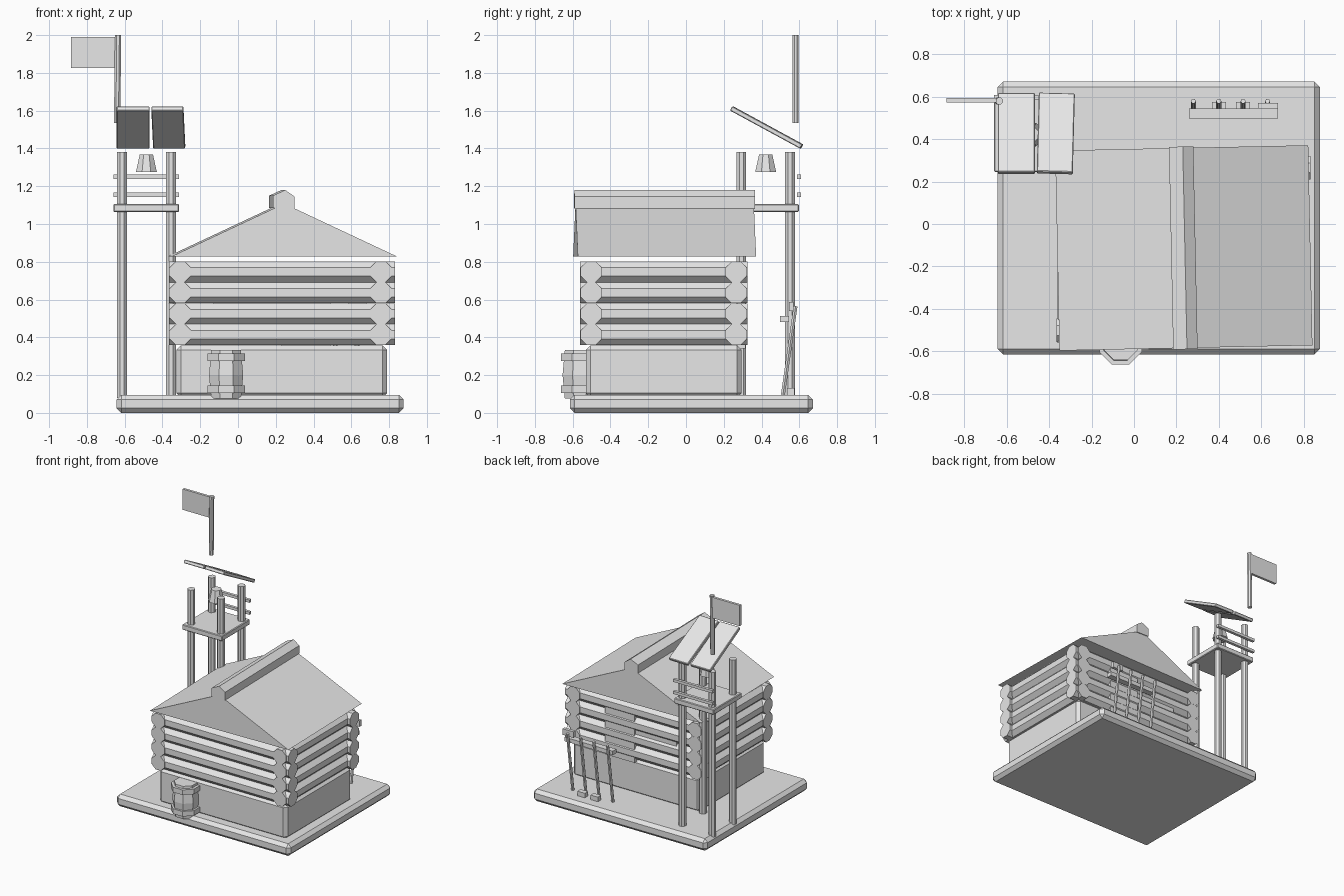
import bpy, bmesh, math
from mathutils import Vector, Matrix

if "Cube" in bpy.data.objects:
    bpy.data.objects.remove(bpy.data.objects["Cube"])

grey = bpy.data.materials.new("plain_grey")
grey.diffuse_color = (0.8, 0.8, 0.8, 1)
grey.use_nodes = True
grey.node_tree.nodes["Principled BSDF"].inputs["Base Color"].default_value = grey.diffuse_color


def finish(name, bm, bevel=0):
    bmesh.ops.recalc_face_normals(bm, faces=bm.faces)
    me = bpy.data.meshes.new(name)
    bm.to_mesh(me)
    bm.free()
    me.materials.append(grey)
    ob = bpy.data.objects.new(name, me)
    bpy.context.collection.objects.link(ob)
    if bevel:
        m = ob.modifiers.new("bevel", "BEVEL")
        m.width, m.segments = bevel, 1
    return ob


def box(name, x, y, z, bevel=0):
    """Box from (min, max) pairs."""
    bm = bmesh.new()
    size = [b - a for a, b in (x, y, z)]
    mid = [(a + b) / 2 for a, b in (x, y, z)]
    bmesh.ops.create_cube(bm, size=1, matrix=Matrix.Translation(mid) @ Matrix.Diagonal((*size, 1)))
    return finish(name, bm, bevel)


def rod(name, a, b, r1, r2=None, sides=8):
    """Faceted cylinder or cone between two points."""
    a, b = Vector(a), Vector(b)
    d = b - a
    bm = bmesh.new()
    mat = (Matrix.Translation((a + b) / 2) @ d.to_track_quat('Z', 'Y').to_matrix().to_4x4()
           @ Matrix.Rotation(math.pi / sides, 4, 'Z'))
    bmesh.ops.create_cone(bm, cap_ends=True, segments=sides, radius1=r1,
                          radius2=r1 if r2 is None else r2, depth=d.length, matrix=mat)
    return finish(name, bm)


def prism(name, profile, y0, y1):
    """XZ profile extruded along y."""
    bm = bmesh.new()
    f = bm.faces.new([bm.verts.new((x, y0, z)) for x, z in profile])
    ext = bmesh.ops.extrude_face_region(bm, geom=[f])
    bmesh.ops.translate(bm, vec=(0, y1 - y0, 0),
                        verts=[v for v in ext["geom"] if isinstance(v, bmesh.types.BMVert)])
    return finish(name, bm)


# Ground slab and foundation
box("base_slab", (-0.643, 0.877), (-0.615, 0.672), (0, 0.096), 0.025)
box("foundation", (-0.325, 0.79), (-0.53, 0.295), (0.08, 0.358), 0.024)

# Log walls, crossing at the corners
for i in range(4):
    z = 0.414 + 0.111 * i
    for side, y in (("front", -0.502), ("back", 0.265)):
        rod(f"{side}_log_{i}", (-0.365, y, z), (0.832, y, z), 0.06)
    for side, x in (("left", -0.305), ("right", 0.757)):
        rod(f"{side}_log_{i}", (x, -0.562, z), (x, 0.325, z), 0.06)

# Back door and slot set between the logs
box("back_door", (0.23, 0.49), (0.27, 0.314), (0.34, 0.72))
box("back_slot", (-0.13, 0.23), (0.27, 0.305), (0.55, 0.61))

# Cabin roof and ridge beam, turned slightly
roof = prism("cabin_roof", [(-0.597, 0.828), (0.597, 0.828), (0, 1.108)], -0.472, 0.472)
ridge = prism("ridge_beam", [(-0.06, 1.085), (0.055, 1.08), (0.055, 1.145),
                             (0.005, 1.18), (-0.06, 1.15)], -0.478, 0.478)
for ob in (roof, ridge):
    ob.location = (0.235, -0.113, 0)
    ob.rotation_euler.z = math.radians(1.2)

# Barrel with two hoops
bx, by = -0.063, -0.563
rod("barrel_lower", (bx, by, 0.075), (bx, by, 0.2), 0.085, 0.098)
rod("barrel_upper", (bx, by, 0.2), (bx, by, 0.333), 0.098, 0.085)
for n, z in (("lower", 0.105), ("upper", 0.275)):
    rod(f"barrel_{n}_hoop", (bx, by, z), (bx, by, z + 0.04), 0.108)

# Watchtower posts, platform and rails
for x in (-0.614, -0.354):
    for y in (0.293, 0.55):
        rod("tower_post", (x, y, 0.08), (x, y, 1.382), 0.028)
box("tower_platform", (-0.66, -0.312), (0.245, 0.597), (1.064, 1.106), 0.005)
for z in (1.155, 1.25):
    box("tower_rail", (-0.66, -0.312), (0.587, 0.609), (z - 0.011, z + 0.011))

# Hanging bell
rod("bell", (-0.485, 0.422, 1.275), (-0.485, 0.422, 1.367), 0.06, 0.038)

# Tower roof panels
for x, w, turn in ((-0.555, 0.175, 0), (-0.369, 0.17, -1.5)):
    p = box("tower_roof_panel", (-w / 2, w / 2), (-0.212, 0.212), (-0.013, 0.013), 0.004)
    p.location = (x, 0.427, 1.511)
    p.rotation_euler = (math.radians(-28.5), 0, math.radians(turn))

# Flag pole and flag
rod("flag_pole", (-0.64, 0.58, 1.535), (-0.635, 0.58, 2.0), 0.018)
box("flag", (-0.885, -0.645), (0.574, 0.594), (1.826, 1.99))

# Tool rack with leaning tools
box("tool_rack_rail", (0.26, 0.68), (0.498, 0.545), (0.48, 0.512))
for x in (0.28, 0.4, 0.515, 0.63):
    rod("tool_handle", (x, 0.513, 0.095), (x, 0.58, 0.565), 0.012, sides=6)
for x in (0.4, 0.515):
    box("shovel_head", (x - 0.033, x + 0.033), (0.535, 0.575), (0.095, 0.132))
box("pick_head", (0.585, 0.68), (0.545, 0.57), (0.54, 0.588))
